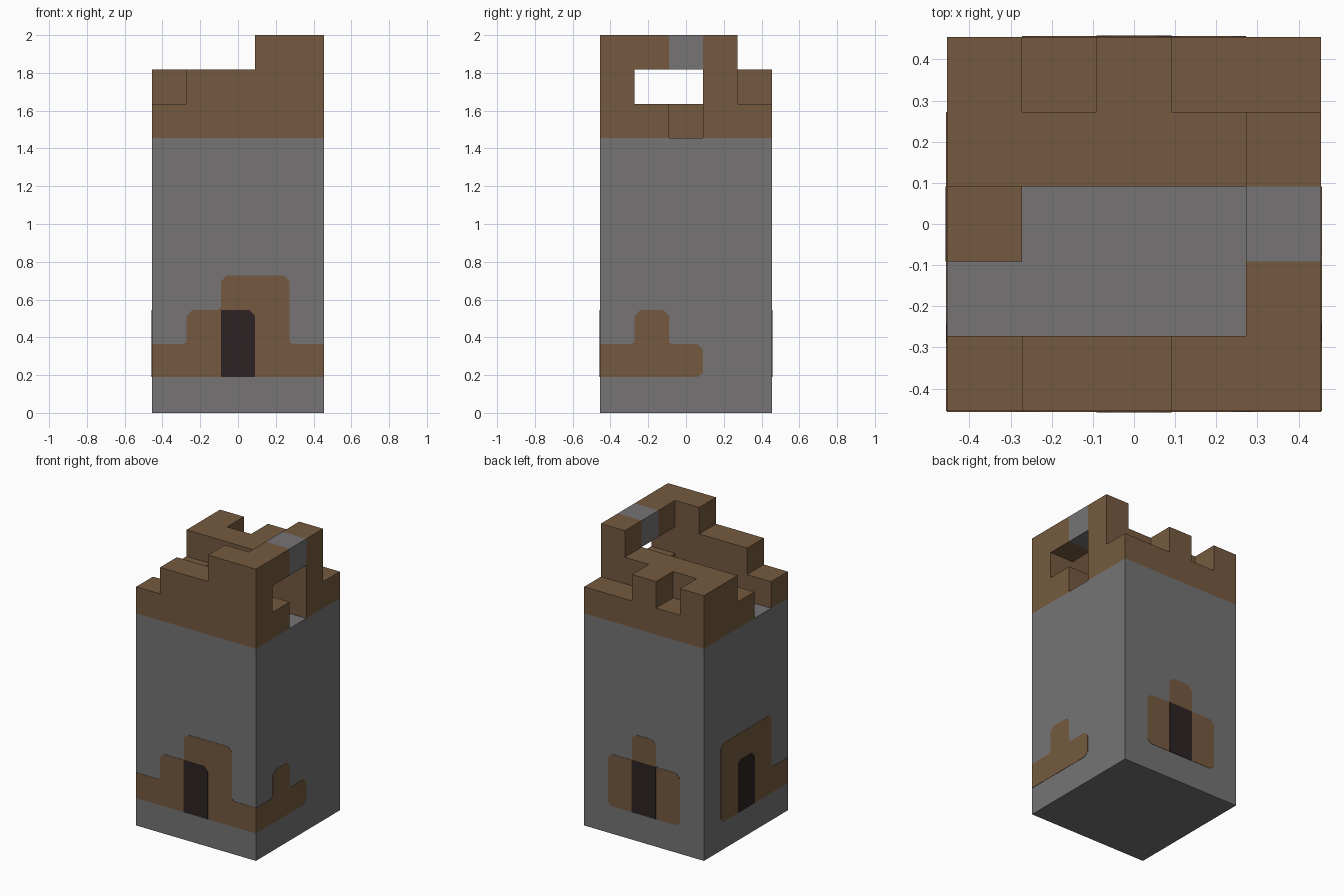
import bpy, bmesh, math
from mathutils import Vector, Matrix

cube = bpy.data.objects.get("Cube")
if cube:
    bpy.data.objects.remove(cube, do_unlink=True)

U = 2 / 11          # edge of one building block
HALF = 2.5          # half the tower width, in blocks


def material(name, rgb):
    mat = bpy.data.materials.new(name)
    mat.use_nodes = True
    color = (*rgb, 1)
    mat.diffuse_color = color
    bsdf = mat.node_tree.nodes["Principled BSDF"]
    bsdf.inputs["Base Color"].default_value = color
    bsdf.inputs["Roughness"].default_value = 0.9
    return mat


stone = material("grey stone", (0.18, 0.175, 0.178))
timber = material("brown timber", (0.178, 0.102, 0.05))
dark = material("dark doorway", (0.026, 0.017, 0.017))


def finish(name, bm, mat):
    mesh = bpy.data.meshes.new(name)
    bm.to_mesh(mesh)
    bm.free()
    mesh.materials.append(mat)
    obj = bpy.data.objects.new(name, mesh)
    bpy.context.collection.objects.link(obj)
    return obj


def blocks(name, cells, filled, mat):
    """Join unit blocks into one shell, leaving out faces that touch other blocks."""
    bm = bmesh.new()
    for cell in cells:
        centre = Vector(cell) + Vector((0.5 - HALF, 0.5 - HALF, 0.5))
        for axis in range(3):
            for sign in (-1, 1):
                near = list(cell)
                near[axis] += sign
                if tuple(near) in filled:
                    continue
                n, a, b = Vector(), Vector(), Vector()
                n[axis] = sign / 2
                a[(axis + 1) % 3] = 0.5
                b[(axis + 2) % 3] = sign / 2
                ring = (-a - b, a - b, a + b, b - a)
                bm.faces.new([bm.verts.new((centre + n + c) * U) for c in ring])
    bmesh.ops.remove_doubles(bm, verts=bm.verts, dist=0.001)
    bmesh.ops.dissolve_limit(bm, angle_limit=0.01, verts=bm.verts, edges=bm.edges)
    return finish(name, bm, mat)


# Crown floor plans, back row first, left column at -x
crown_plans = {
    8: ("#####", "#####", "#....", "....#", "#####"),
    9: ("#.#..", "#####", ".....", ".....", ".####"),
    10: (".....", "....#", ".....", "....#", "...##"),
}
crown = {(x, 4 - row, z)
         for z, plan in crown_plans.items()
         for row, line in enumerate(plan)
         for x, mark in enumerate(line) if mark == "#"}
body = {(x, y, z) for x in range(5) for y in range(5) for z in range(8)}
bridge = {(4, 2, 10)}
filled = crown | body | bridge

blocks("tower_body", body, filled, stone)
blocks("battlement", crown, filled, timber)
blocks("bridge_stone", bridge, filled, stone)


def plate(name, outline, wall, mat, thick, clipped):
    """Thin wall panel; outline is (across, up) in blocks, clipped(u, z) picks cut corners."""
    pts = [Vector(p) for p in outline]
    loop = []
    for i, p in enumerate(pts):
        before = (pts[i - 1] - p).normalized()
        after = (pts[(i + 1) % len(pts)] - p).normalized()
        if clipped(*p):
            convex = before.x * after.y - before.y * after.x < 0
            cut = 0.17 if convex else 0.08
            loop += [p + before * cut, p + after * cut]
        else:
            loop.append(p)
    bm = bmesh.new()
    face = bm.faces.new([bm.verts.new((p.x * U, -HALF * U, max(p.y, 1.04) * U)) for p in loop])
    side = bmesh.ops.extrude_face_region(bm, geom=[face])
    moved = [g for g in side["geom"] if isinstance(g, bmesh.types.BMVert)]
    bmesh.ops.translate(bm, verts=moved, vec=(0, -thick, 0))
    bmesh.ops.recalc_face_normals(bm, faces=bm.faces)
    bm.transform(Matrix.Rotation(math.radians(90 * wall), 4, "Z"))
    return finish(name, bm, mat)


def inner(u, z):
    return abs(u) < 2.4


# Timber panels around the base, one per wall, in quarter turns from the front
panels = {
    "front": (0, [(-2.5, 1), (2.5, 1), (2.5, 2), (1.5, 2), (1.5, 4), (-.5, 4),
                  (-.5, 3), (-1.5, 3), (-1.5, 2), (-2.5, 2)]),
    "plus_x": (1, [(-2.5, 1), (.5, 1), (.5, 2), (-.5, 2), (-.5, 3), (-1.5, 3),
                   (-1.5, 2), (-2.5, 2)]),
    "back": (2, [(-1.5, 1), (1.5, 1), (1.5, 3), (.5, 3), (.5, 4), (-.5, 4),
                 (-.5, 3), (-1.5, 3)]),
    "minus_x": (3, [(-1.5, 1), (2.5, 1), (2.5, 2), (1.5, 2), (1.5, 4), (-1.5, 4)]),
}
for label, (wall, outline) in panels.items():
    plate(label + "_timber_panel", outline, wall, timber, 0.002, inner)

# Doorways, with top corners clipped only inside wide timber
door = [(-.5, 1), (.5, 1), (.5, 3), (-.5, 3)]
plate("front_door", door, 0, dark, 0.004, lambda u, z: z > 2 and u > 0)
plate("back_door", door, 2, dark, 0.004, lambda u, z: False)
plate("minus_x_door", door, 3, dark, 0.004, lambda u, z: z > 2)
